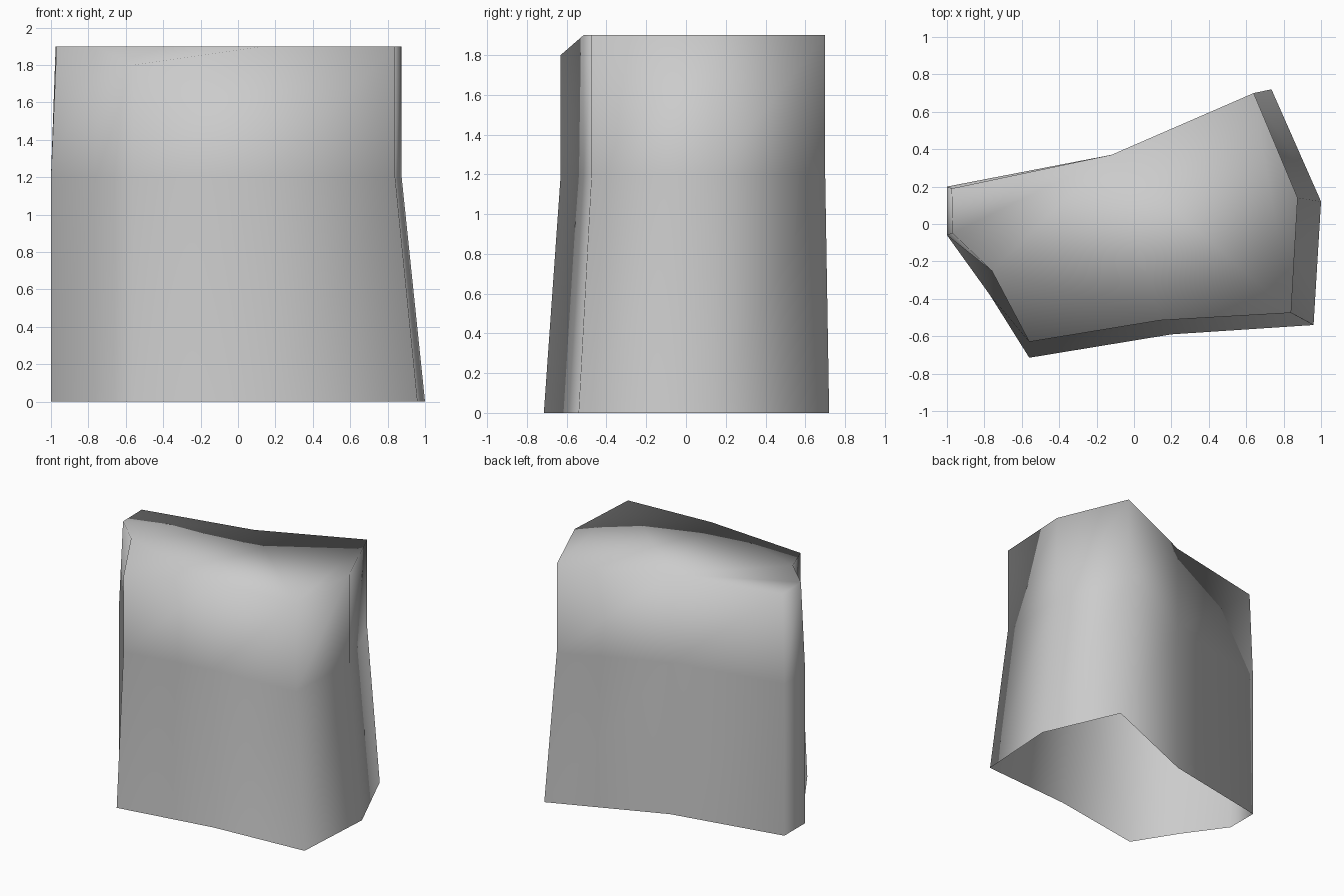
import bpy
import bmesh

# remove the default cube only
cube = bpy.data.objects.get("Cube")
if cube:
    bpy.data.objects.remove(cube, do_unlink=True)

# plain grey
grey = bpy.data.materials.new("plain_grey")
grey.use_nodes = True
colour = (0.6, 0.6, 0.6, 1.0)
grey.diffuse_color = colour
grey.node_tree.nodes["Principled BSDF"].inputs["Base Color"].default_value = colour

# plan outlines, counter-clockwise from the narrow end
base = [(-1, -.06), (-.77, -.38), (-.56, -.715), (.2, -.59), (.96, -.54),
        (1, .12), (.735, .72), (-.12, .37), (-1, .2)]
waist = [(-1, -.06), (-.76, -.25), (-.56, -.63), (.14, -.515), (.84, -.475),
         (.875, .14), (.64, .7), (-.12, .37), (-1, .2)]
rim = [(-.97, -.05)] + waist[1:-1] + [(-.975, .19)]
LOW_CORNER = 2

bm = bmesh.new()
rings = [[bm.verts.new((x, y, z)) for x, y in outline]
         for outline, z in ((base, 0), (waist, 1.2), (rim, 1.9))]
rings[2][LOW_CORNER].co.z = 1.8

# walls, left open underneath
count = len(base)
for low, high in zip(rings, rings[1:]):
    for i in range(count):
        j = (i + 1) % count
        bm.faces.new((low[i], low[j], high[j], high[i]))

# closed top
top = rings[2]
for patch in ((0, 1, 7, 8), (1, 2, 3, 7), (3, 4, 7), (4, 5, 6, 7)):
    bm.faces.new([top[i] for i in patch])

for face in bm.faces:
    face.smooth = True
mesh = bpy.data.meshes.new("rock_block")
bm.to_mesh(mesh)
bm.free()
mesh.materials.append(grey)
block = bpy.data.objects.new("rock_block", mesh)
bpy.context.collection.objects.link(block)
